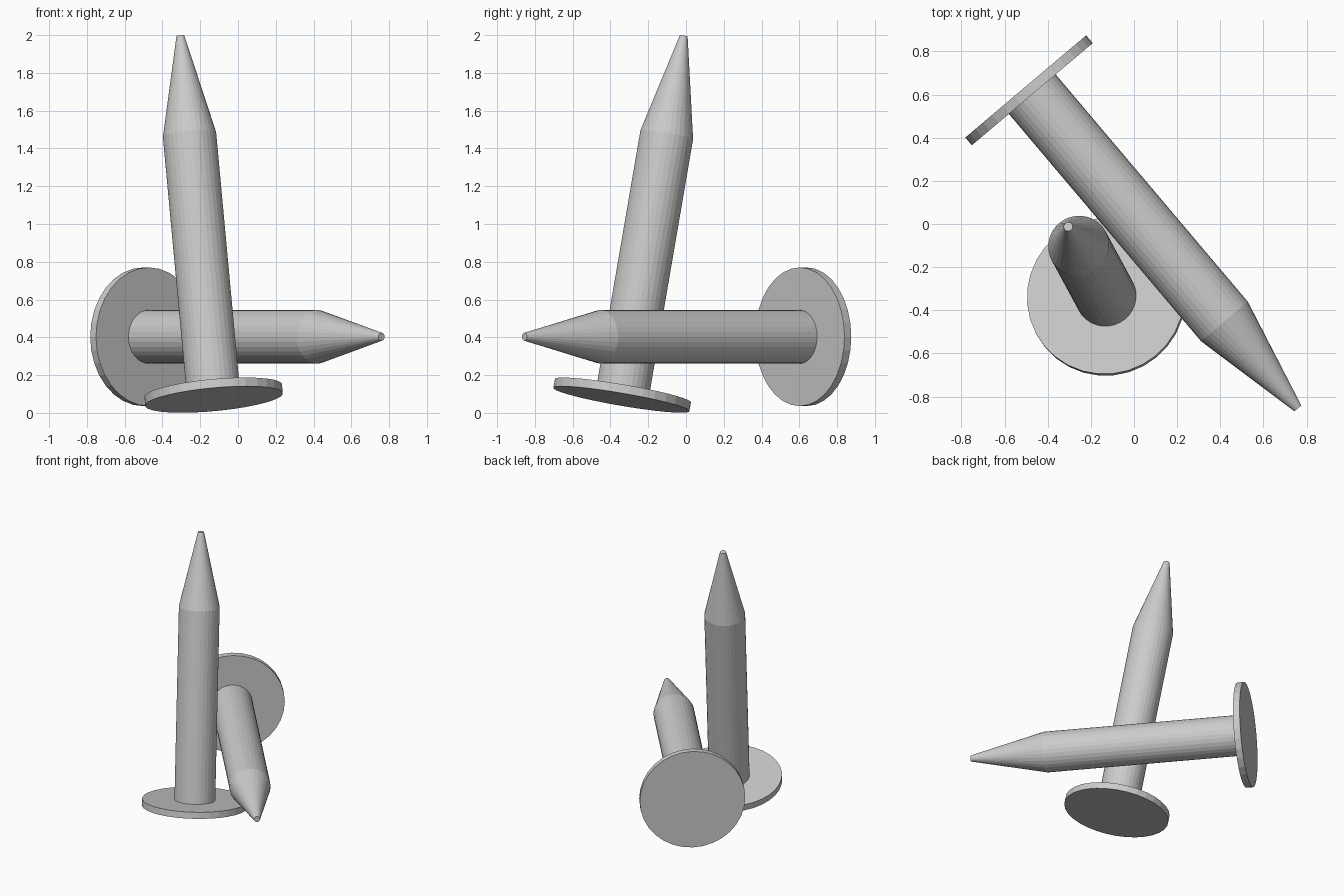
import bpy, bmesh, math
from mathutils import Vector

if "Cube" in bpy.data.objects:
    bpy.data.objects.remove(bpy.data.objects["Cube"])

SIDES = 32
steel = bpy.data.materials.new("light_grey_steel")
steel.diffuse_color = (0.6, 0.6, 0.6, 1)
steel.use_nodes = True
steel.node_tree.nodes["Principled BSDF"].inputs["Base Color"].default_value = steel.diffuse_color

HEAD_R, SHAFT_R, TIP_R = 0.367, 0.142, 0.021
HEAD_T, SHOULDER = 0.047, 1.427


def nail(name, base, tip):
    """Lathe a nail from the outer centre of its head to its blunt tip."""
    base, tip = Vector(base), Vector(tip)
    length = (tip - base).length
    # radius and height of each ring: head, shaft, tapered point
    profile = [(HEAD_R, 0), (HEAD_R, HEAD_T), (SHAFT_R, HEAD_T),
               (SHAFT_R, SHOULDER), (TIP_R, length)]
    bm = bmesh.new()
    rings = []
    for r, h in profile:
        angles = [2 * math.pi * i / SIDES for i in range(SIDES)]
        rings.append([bm.verts.new((r * math.cos(a), r * math.sin(a), h)) for a in angles])
    for low, high in zip(rings, rings[1:]):
        for i in range(SIDES):
            j = (i + 1) % SIDES
            bm.faces.new((low[i], low[j], high[j], high[i]))
    bm.faces.new(rings[0][::-1])
    bm.faces.new(rings[-1])
    mesh = bpy.data.meshes.new(name)
    bm.to_mesh(mesh)
    bm.free()
    mesh.materials.append(steel)
    ob = bpy.data.objects.new(name, mesh)
    bpy.context.collection.objects.link(ob)
    ob.location = base
    ob.rotation_mode = 'QUATERNION'
    ob.rotation_quaternion = (tip - base).to_track_quat('Z', 'Y')
    return ob


# Nail standing on its head, leaning slightly
nail("standing_nail", (-0.127, -0.342, 0.071), (-0.305, -0.012, 1.996))
# Level nail beside it
nail("level_nail", (-0.502, 0.638, 0.403), (0.76, -0.855, 0.403))
